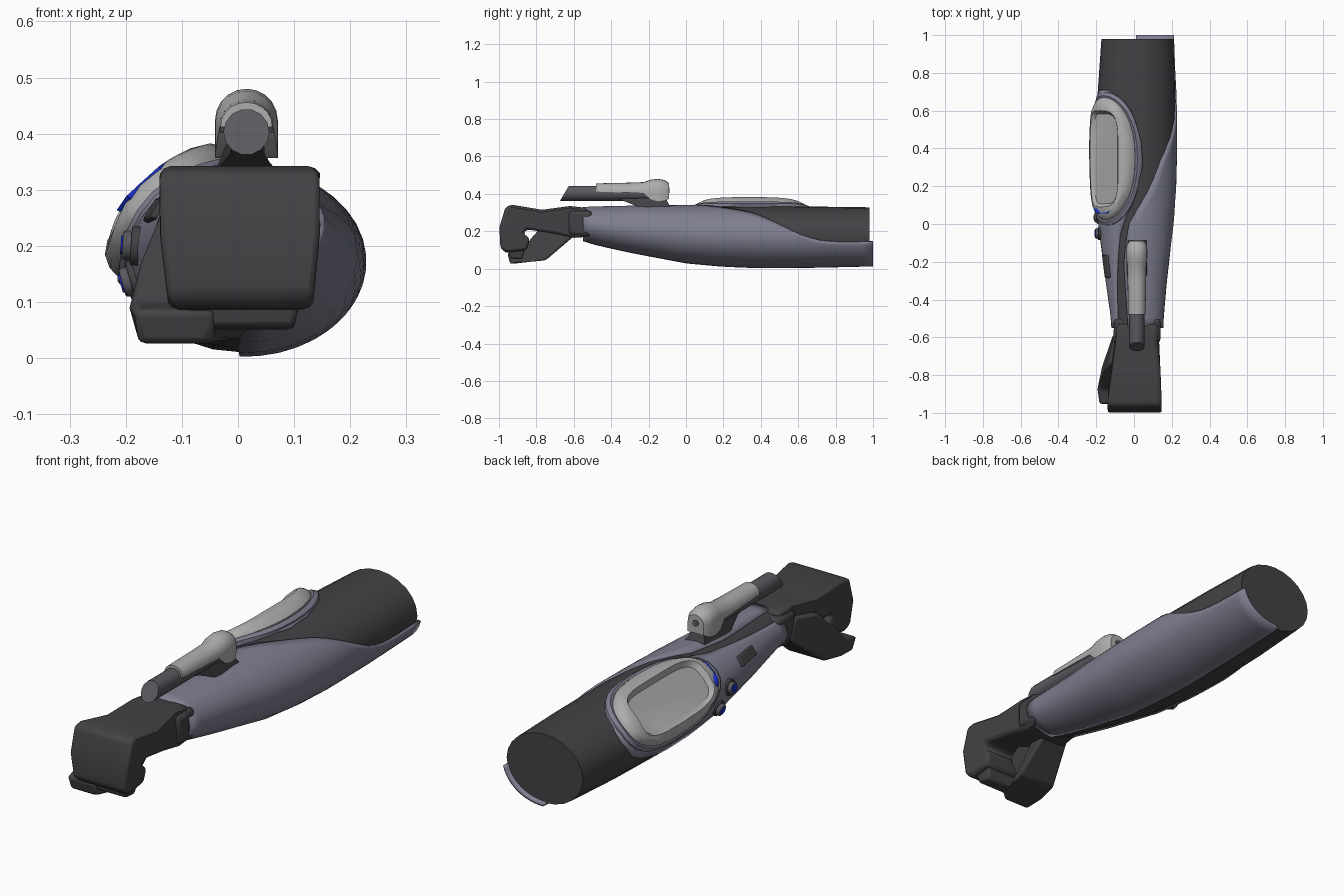
import bpy, bmesh, math
from mathutils import Vector

if "Cube" in bpy.data.objects:
    bpy.data.objects.remove(bpy.data.objects["Cube"])


def material(name, rgb):
    m = bpy.data.materials.new(name)
    m.diffuse_color = (*rgb, 1)
    m.use_nodes = True
    m.node_tree.nodes["Principled BSDF"].inputs["Base Color"].default_value = m.diffuse_color
    return m


DARK = material("dark_rubber", (0.055, 0.055, 0.06))
STEEL = material("barrel_grey", (0.10, 0.10, 0.115))
PLATE = material("plate_violet_grey", (0.21, 0.21, 0.28))
SILVER = material("silver", (0.42, 0.42, 0.42))
BLUE = material("blue", (0.01, 0.03, 0.6))


def make(name, verts, faces, mat, bevel=0, solid=0, fix=True):
    me = bpy.data.meshes.new(name)
    me.from_pydata([tuple(v) for v in verts], [], faces)
    if fix:
        bm = bmesh.new()
        bm.from_mesh(me)
        bmesh.ops.recalc_face_normals(bm, faces=bm.faces)
        bm.to_mesh(me)
        bm.free()
    ob = bpy.data.objects.new(name, me)
    bpy.context.collection.objects.link(ob)
    me.materials.append(mat)
    if solid:
        m = ob.modifiers.new("thickness", 'SOLIDIFY')
        m.thickness, m.offset = solid, -1
    if bevel:
        m = ob.modifiers.new("bevel", 'BEVEL')
        m.width, m.segments, m.limit_method = bevel, 2, 'ANGLE'
    return ob


def loft(name, rings, mat, **kw):
    """Closed rings joined in order, both ends capped."""
    n = len(rings[0])
    faces = [(k * n + i, k * n + (i + 1) % n, (k + 1) * n + (i + 1) % n, (k + 1) * n + i)
             for k in range(len(rings) - 1) for i in range(n)]
    faces += [tuple(range(n)), tuple(range((len(rings) - 1) * n, len(rings) * n))]
    return make(name, [v for r in rings for v in r], faces, mat, **kw)


def prism(name, pts, mat, **kw):
    """Side profile of (y, z, x_left, x_right) points, spanned across x."""
    return loft(name, [[(p[2], p[0], p[1]) for p in pts],
                       [(p[3], p[0], p[1]) for p in pts]], mat, **kw)


def lerp(table, y):
    """Interpolate rows of (y, values...) at y."""
    if y <= table[0][0]:
        return table[0][1:]
    for a, b in zip(table, table[1:]):
        if y <= b[0]:
            t = (y - a[0]) / (b[0] - a[0])
            return [p + (q - p) * t for p, q in zip(a[1:], b[1:])]
    return table[-1][1:]


# Forearm surface: y, centre x, half width, bottom z, top z
ARM = [(-.56, .018, .137, .15, .33), (-.48, .017, .142, .125, .334), (-.3, .012, .163, .085, .338),
       (0, .01, .20, .028, .342), (.2, .01, .214, .01, .342), (.4, .01, .219, .002, .342),
       (.7, .013, .213, .005, .34), (1, .018, .197, .012, .336)]


def surf(y, deg, off=0.0):
    cx, rx, z0, z1 = lerp(ARM, y)
    a = math.radians(deg)
    return Vector((cx + (rx + off) * math.cos(a), y,
                   (z0 + z1) / 2 + ((z1 - z0) / 2 + off) * math.sin(a)))


def plate(name, edges, cols):
    """Curved armour plate between two edge angles that vary along y."""
    y0, y1, n = edges[0][0], edges[-1][0], 28
    verts = []
    for j in range(n + 1):
        y = y0 + (y1 - y0) * j / n
        a, b = lerp(edges, y)
        verts += [surf(y, a + (b - a) * i / cols) for i in range(cols + 1)]
    w = cols + 1
    faces = [(j * w + i, (j + 1) * w + i, (j + 1) * w + i + 1, j * w + i + 1)
             for j in range(n) for i in range(cols)]
    make(name, verts, faces, PLATE, solid=.014, fix=False)


# Forearm sleeve and the two armour plates
loft("forearm_sleeve", [[surf(y, i * 15, -.008) for i in range(24)]
                        for y in (-.55, -.48, -.3, 0, .2, .4, .7, .98)], DARK)
plate("right_plate", [(-.55, -92, 112), (-.2, -92, 112), (0, -92, 101), (.185, -92, 70), (.35, -92, 50),
                      (.5, -92, 23), (.6, -92, 5), (.7, -92, -7), (.8, -92, -11), (1, -92, -11)], 14)
plate("left_plate", [(-.55, 142, 222), (-.3, 130, 222), (-.05, 116, 220), (.1, 97, 217), (.3, 80, 213),
                     (.45, 83, 208), (.6, 98, 195), (.67, 116, 182), (.71, 138, 158)], 10)

# Oval control pad: (scale toward the screen, height) per ring
PAD_Y, PAD_A = .345, 140


def pad_ring(hy, ha, power, off, n=32):
    ring = []
    for i in range(n):
        t = 2 * math.pi * i / n
        c, s = math.cos(t), math.sin(t)
        u = math.copysign(abs(c) ** (2 / power), c)
        v = math.copysign(abs(s) ** (2 / power), s)
        lift = off * (1 - .22 * v)
        ring.append(surf(PAD_Y + hy * u, PAD_A + ha * v, lift))
    return ring


loft("pad_rim", [pad_ring(.355, 58, 2.2, -.02), pad_ring(.352, 57, 2.2, .006),
                 pad_ring(.335, 52, 2.2, .014), pad_ring(.3, 46, 2.2, 0)], PLATE)
loft("pad_body", [pad_ring(.328, 50, 2.2, -.02), pad_ring(.325, 49, 2.2, .012),
                  pad_ring(.31, 44, 2.4, .027), pad_ring(.285, 37, 2.8, .038),
                  pad_ring(.255, 29, 4, .038), pad_ring(.238, 26, 4.5, .016)], SILVER)
corners = [(.055, 128), (.055, 148), (.082, 156), (.082, 122)]
loft("pad_window", [[surf(y, a, o) for y, a in corners] for o in (.01, .042)], BLUE)


def radial_disc(name, y, deg, r, o0, o1, mat, bevel=0):
    """Short cylinder standing out of the arm surface."""
    base = surf(y, deg)
    n = (surf(y, deg, .1) - base).normalized()
    side = Vector((0, 1, 0))
    up = n.cross(side)
    rings = [[base + n * o + (side * math.cos(t) + up * math.sin(t)) * r
              for t in (2 * math.pi * i / 14 for i in range(14))] for o in (o0, o1)]
    loft(name, rings, mat, bevel=bevel)


# Two knobs with blue caps and a small raised panel
for k, (y, deg) in enumerate([(-.05, 176), (.035, 196)]):
    radial_disc(f"knob_base_{k}", y, deg, .036, -.02, .008, DARK, .004)
    radial_disc(f"knob_{k}", y, deg, .027, 0, .023, STEEL, .005)
    radial_disc(f"knob_cap_{k}", y, deg, .017, .01, .026, BLUE)
loft("side_panel", [[surf(y, a, o) for y, a in ((-.285, 145), (-.285, 163), (-.165, 163), (-.165, 145))]
                    for o in (-.01, .012)], DARK, bevel=.006)

# Fist: wrist, back of hand and folded fingers, then the thumb
prism("fist", [(-.53, .325, -.09, .125), (-.62, .335, -.09, .115), (-.77, .315, -.115, .135),
               (-.93, .342, -.135, .14), (-.965, .33, -.145, .15), (-.998, .22, -.143, .15),
               (-.992, .11, -.13, .138), (-.965, .085, -.12, .13), (-.85, .1, -.12, .13),
               (-.835, .16, -.125, .135), (-.87, .19, -.125, .135), (-.85, .21, -.13, .14),
               (-.72, .19, -.12, .135), (-.6, .165, -.1, .13), (-.53, .17, -.1, .13)],
      DARK, bevel=.014)
prism("wrist_cuff", [(-.5, .31, -.105, .14), (-.63, .31, -.11, .14), (-.63, .18, -.11, .14),
                     (-.5, .17, -.105, .14)], DARK, bevel=.02)
prism("thumb", [(-.58, .19, -.11, .02), (-.75, .045, -.17, .02), (-.85, .035, -.19, .01),
                (-.94, .025, -.175, -.05), (-.955, .085, -.185, -.04), (-.88, .1, -.19, -.04),
                (-.82, .17, -.18, .0), (-.74, .26, -.14, .0), (-.62, .28, -.11, .0)],
      DARK, bevel=.012)
prism("finger_tips", [(-.95, .1, -.1, .11), (-.94, .055, -.09, .1), (-.875, .05, -.09, .1),
                      (-.86, .11, -.1, .11)], DARK, bevel=.01)

# Launcher on top of the wrist: mount, slanted barrel, arched housing
CX = .015
prism("launcher_mount", [(-.42, .385, CX - .025, CX + .025), (-.34, .365, CX - .028, CX + .028),
                         (-.26, .333, CX - .055, CX + .055), (-.08, .325, CX - .055, CX + .055),
                         (-.1, .36, CX - .035, CX + .035), (-.12, .41, CX - .03, CX + .03),
                         (-.4, .41, CX - .025, CX + .025)], DARK)


def circle(y, slant, r=.041, zc=.403):
    return [(CX + r * math.cos(t), y + slant * math.sin(t), zc + r * math.sin(t))
            for t in (2 * math.pi * i / 14 for i in range(14))]


loft("launcher_barrel", [circle(-.65, .024), circle(-.15, 0)], STEEL)


def arch(y, r, zb, zt):
    zm = max(zb + .003, zt - r)
    return [(CX + r, y, zb)] + [
        (CX + r * math.cos(t), y, zm + (zt - zm) * math.sin(t))
        for t in (math.pi * i / 10 for i in range(11))] + [(CX - r, y, zb)]


loft("launcher_housing", [arch(-.48, .046, .412, .456), arch(-.3, .049, .406, .46),
                          arch(-.225, .05, .402, .463), arch(-.19, .055, .368, .476),
                          arch(-.15, .056, .357, .48), arch(-.115, .054, .362, .474),
                          arch(-.09, .04, .375, .458)], SILVER)
loft("housing_port", [circle(-.1, 0, .015, .42), circle(-.087, 0, .015, .42)], STEEL)

# Smooth rounded surfaces, keep hard edges
for ob in bpy.context.scene.objects:
    ob.select_set(True)
    bpy.context.view_layer.objects.active = ob
bpy.ops.object.shade_smooth_by_angle(angle=math.radians(32))
